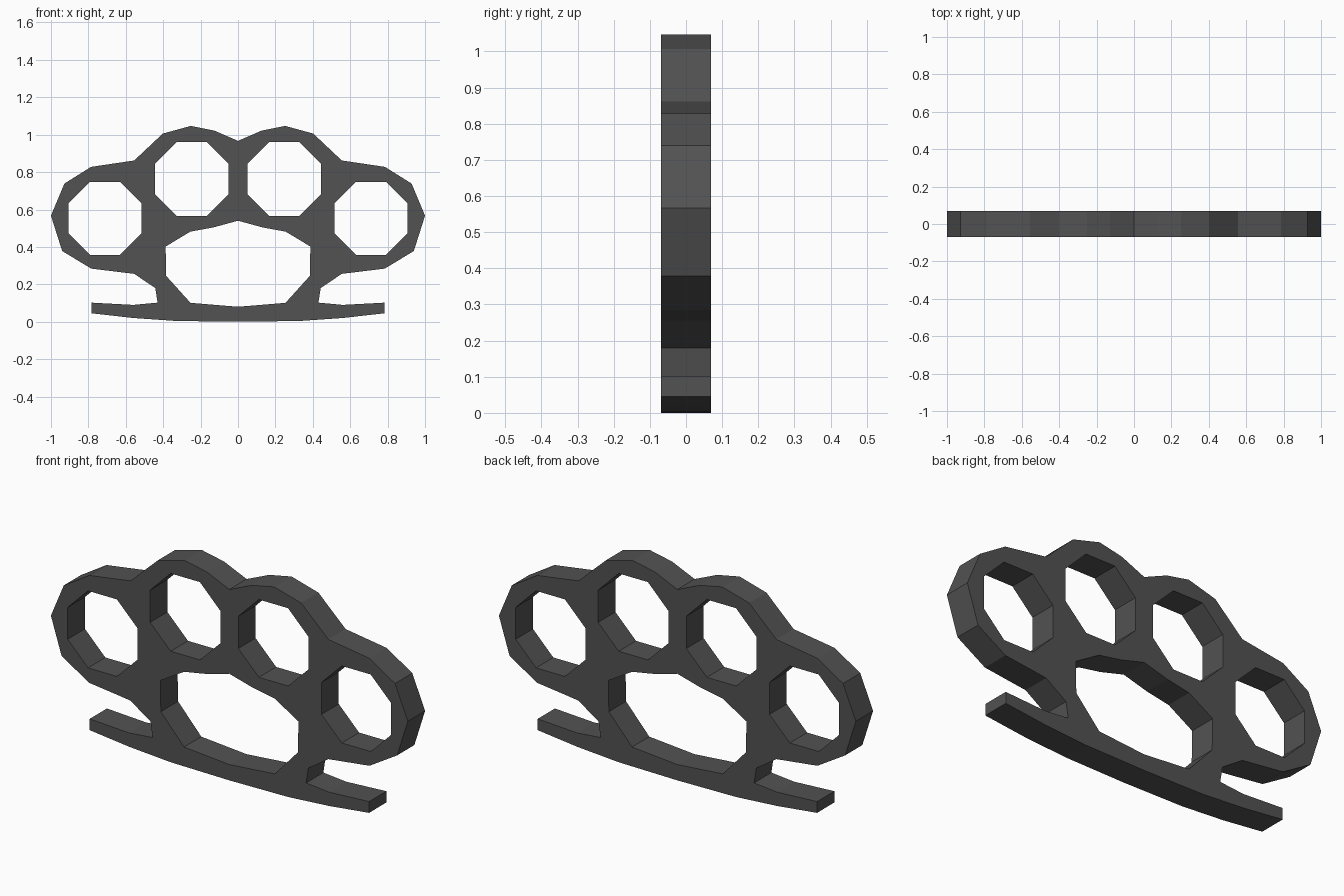
import bpy, bmesh, math

if "Cube" in bpy.data.objects:
    bpy.data.objects.remove(bpy.data.objects["Cube"])

HALF_DEPTH = 0.069

metal = bpy.data.materials.new("dark grey metal")
metal.diffuse_color = (0.085, 0.085, 0.085, 1)
metal.use_nodes = True
metal.node_tree.nodes["Principled BSDF"].inputs["Base Color"].default_value = metal.diffuse_color

# Right halves of the symmetric profiles, (x, z), from top centre to bottom centre
OUTLINE = [(0, .967), (.127, 1.022), (.252, 1.047), (.402, 1.006), (.555, .862),
           (.785, .828), (.928, .739), (1, .567), (.94, .378), (.785, .284),
           (.555, .256), (.442, .18), (.43, .102), (.56, .09), (.783, .102),
           (.783, .045), (.56, .02), (.33, .004), (0, 0)]
PALM = [(0, .54), (.132, .504), (.254, .482), (.387, .402), (.384, .245),
        (.254, .101), (0, .08)]


def mirrored(half):
    return half + [(-x, z) for x, z in half[-2:0:-1]]


def octagon(cx, cz, half_width):
    r = half_width / math.cos(math.pi / 8)
    return [(cx + r * math.cos((k + .5) * math.pi / 4),
             cz + r * math.sin((k + .5) * math.pi / 4)) for k in range(8)]


# Flat curve: outer profile, palm opening and four finger holes
curve = bpy.data.curves.new("frame_profile", 'CURVE')
curve.dimensions = '2D'
curve.fill_mode = 'BOTH'
curve.extrude = HALF_DEPTH
loops = [mirrored(OUTLINE), mirrored(PALM)]
for side in (-1, 1):
    loops.append(octagon(side * .247, .763, .197))
    loops.append(octagon(side * .711, .553, .195))
for pts in loops:
    spline = curve.splines.new('POLY')
    spline.points.add(len(pts) - 1)
    for p, (x, z) in zip(spline.points, pts):
        p.co = (x, z, 0, 1)
    spline.use_cyclic_u = True

# Convert to a welded, flat-shaded mesh standing upright
temp = bpy.data.objects.new("frame_profile", curve)
bpy.context.collection.objects.link(temp)
deps = bpy.context.evaluated_depsgraph_get()
mesh = bpy.data.meshes.new_from_object(temp.evaluated_get(deps))
bpy.data.objects.remove(temp)

bm = bmesh.new()
bm.from_mesh(mesh)
bmesh.ops.remove_doubles(bm, verts=bm.verts, dist=1e-4)
for v in bm.verts:
    x, y, z = v.co
    v.co = (x, -z, y)
bmesh.ops.recalc_face_normals(bm, faces=bm.faces)
for f in bm.faces:
    f.smooth = False
    f.material_index = 0
bm.to_mesh(mesh)
bm.free()

mesh.materials.clear()
mesh.materials.append(metal)
frame = bpy.data.objects.new("knuckle_frame", mesh)
bpy.context.collection.objects.link(frame)
